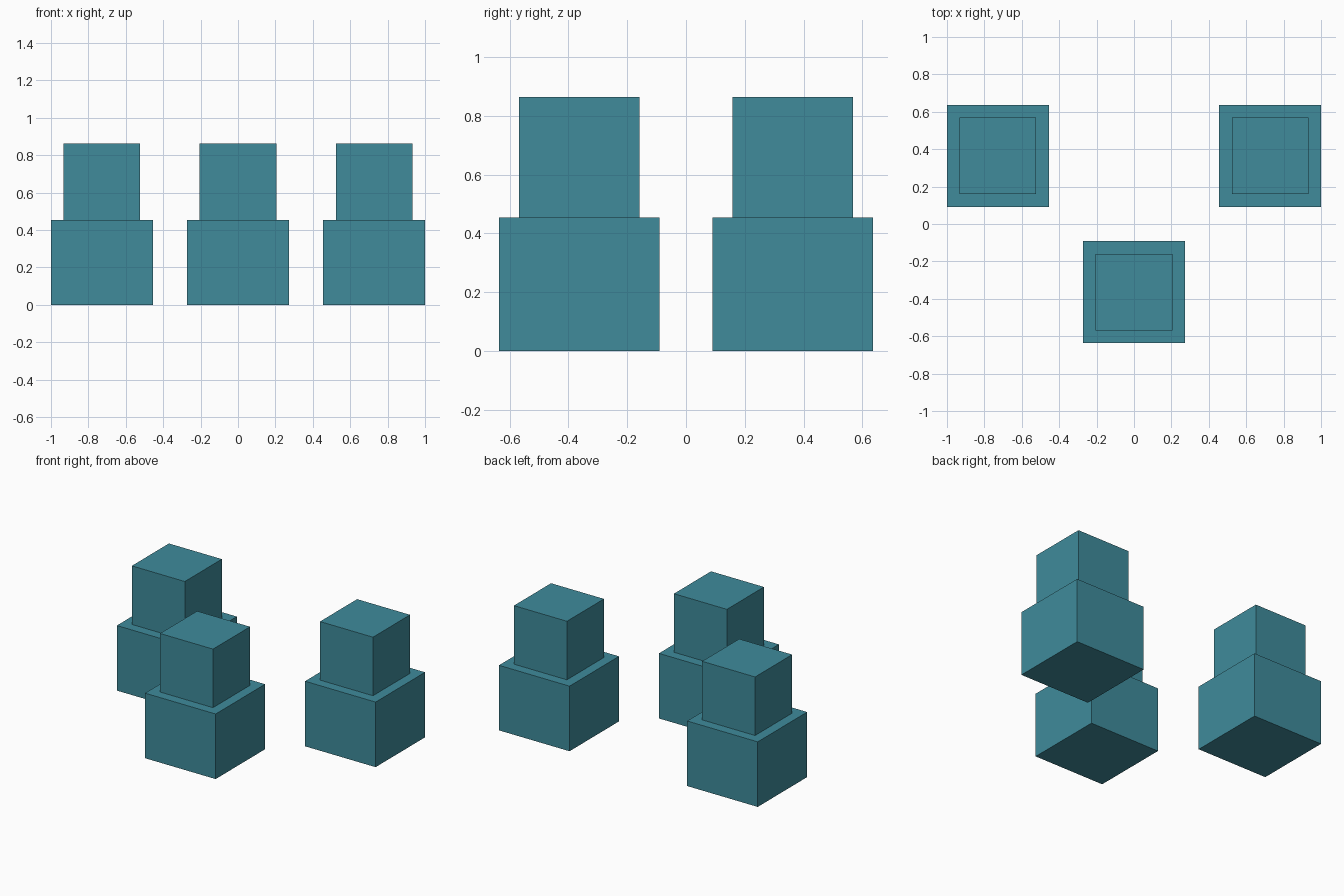
import bpy

if "Cube" in bpy.data.objects:
    bpy.data.objects.remove(bpy.data.objects["Cube"])

U = 1 / 11  # grid module

teal = bpy.data.materials.new("teal")
teal.diffuse_color = (0.05, 0.26, 0.33, 1)
teal.use_nodes = True
teal.node_tree.nodes["Principled BSDF"].inputs["Base Color"].default_value = teal.diffuse_color


def box(name, x, y, z0, width, height):
    bpy.ops.mesh.primitive_cube_add(size=1, location=(x, y, z0 + height / 2))
    obj = bpy.context.object
    obj.name = name
    obj.scale = (width, width, height)
    bpy.ops.object.transform_apply(location=False, rotation=False, scale=True)
    obj.data.materials.append(teal)
    return obj


# Three stacks: a wide base block with a smaller cube on top
stacks = {
    "back_left": (-8 * U, 4 * U),
    "back_right": (8 * U, 4 * U),
    "front": (0, -4 * U),
}
for place, (x, y) in stacks.items():
    box(place + "_base_block", x, y, 0, 6 * U, 5 * U)
    box(place + "_top_cube", x, y, 5 * U, 4.5 * U, 4.5 * U)
